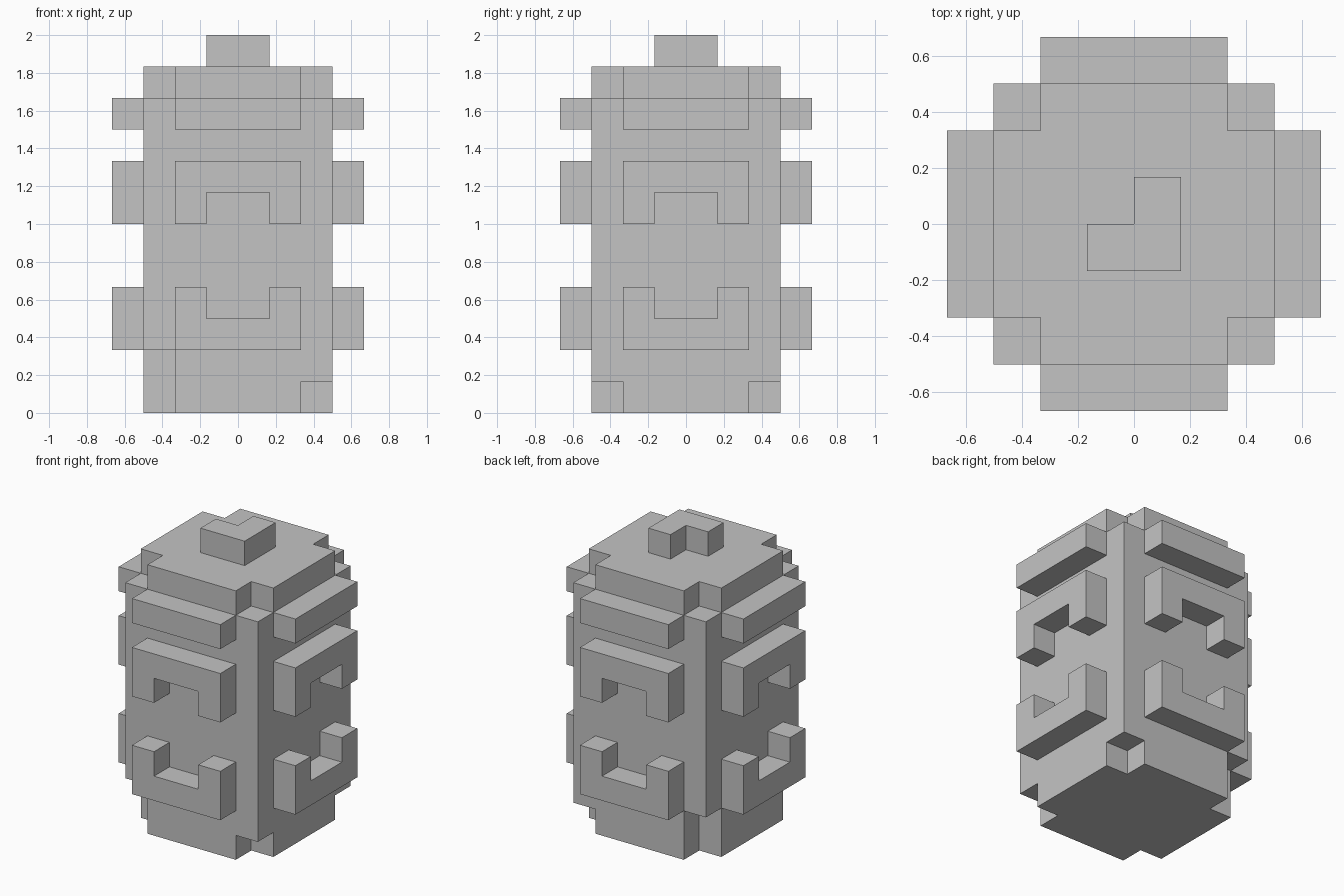
import bpy, bmesh, math
from mathutils import Matrix, Vector

U = 1 / 6  # one block

if "Cube" in bpy.data.objects:
    bpy.data.objects.remove(bpy.data.objects["Cube"], do_unlink=True)

grey = bpy.data.materials.new("stone_grey")
grey.use_nodes = True
grey.diffuse_color = (0.55, 0.55, 0.55, 1)
grey.node_tree.nodes["Principled BSDF"].inputs["Base Color"].default_value = (0.55, 0.55, 0.55, 1)


def add_prism(bm, outline, low, high, matrix=Matrix()):
    """Extrude an outline, in blocks, between two heights."""
    base = [bm.verts.new((x, y, low)) for x, y in outline]
    face = bm.faces.new(base)
    out = bmesh.ops.extrude_face_region(bm, geom=[face])["geom"]
    top = [v for v in out if isinstance(v, bmesh.types.BMVert)]
    bmesh.ops.translate(bm, verts=top, vec=(0, 0, high - low))
    bmesh.ops.transform(bm, matrix=matrix, verts=base + top)


def make_object(name, bm):
    bmesh.ops.scale(bm, verts=bm.verts, vec=Vector((U, U, U)))
    bmesh.ops.recalc_face_normals(bm, faces=bm.faces)
    mesh = bpy.data.meshes.new(name)
    bm.to_mesh(mesh)
    bm.free()
    mesh.materials.append(grey)
    obj = bpy.data.objects.new(name, mesh)
    bpy.context.collection.objects.link(obj)
    return obj


def rect(x0, x1, y0, y1):
    return [(x0, y0), (x1, y0), (x1, y1), (x0, y1)]


# Main block
bm = bmesh.new()
add_prism(bm, rect(-3, 3, -3, 3), 0, 11)
body = make_object("body", bm)

# Corner notches at top and bottom, deeper at the bottom on the -x side
bm = bmesh.new()
for sx in (-1, 1):
    for sy in (-1, 1):
        corner = rect(*sorted((2 * sx, 4 * sx)), *sorted((2 * sy, 4 * sy)))
        add_prism(bm, corner, 10, 12)
        add_prism(bm, corner, -1, 2 if sx < 0 else 1)
cutter = make_object("corner_cutter", bm)
cutter.hide_render = True

mod = body.modifiers.new("corner_notches", 'BOOLEAN')
mod.operation = 'DIFFERENCE'
mod.solver = 'EXACT'
mod.object = cutter
bpy.context.view_layer.update()
evaluated = body.evaluated_get(bpy.context.evaluated_depsgraph_get())
cut_mesh = bpy.data.meshes.new_from_object(evaluated)
body.modifiers.clear()
body.data = cut_mesh
bpy.data.objects.remove(cutter, do_unlink=True)

# Raised carvings, the same on all four sides
carvings = {
    "upper_bar": rect(-2, 2, 9, 10),
    "upper_arch": [(-2, 6), (-1, 6), (-1, 7), (1, 7), (1, 6), (2, 6), (2, 8), (-2, 8)],
    "lower_cup": [(-2, 2), (2, 2), (2, 4), (1, 4), (1, 3), (-1, 3), (-1, 4), (-2, 4)],
}
stand_up = Matrix.Rotation(math.pi / 2, 4, 'X')
for i, side in enumerate(("front", "left", "back", "right")):
    turn = Matrix.Rotation(i * math.pi / 2, 4, 'Z')
    for part, outline in carvings.items():
        bm = bmesh.new()
        add_prism(bm, outline, 3, 4, turn @ stand_up)
        make_object(f"{side}_{part}", bm)

# L-shaped knob on top
bm = bmesh.new()
add_prism(bm, [(-1, -1), (1, -1), (1, 1), (0, 1), (0, 0), (-1, 0)], 11, 12)
make_object("top_knob", bm)
